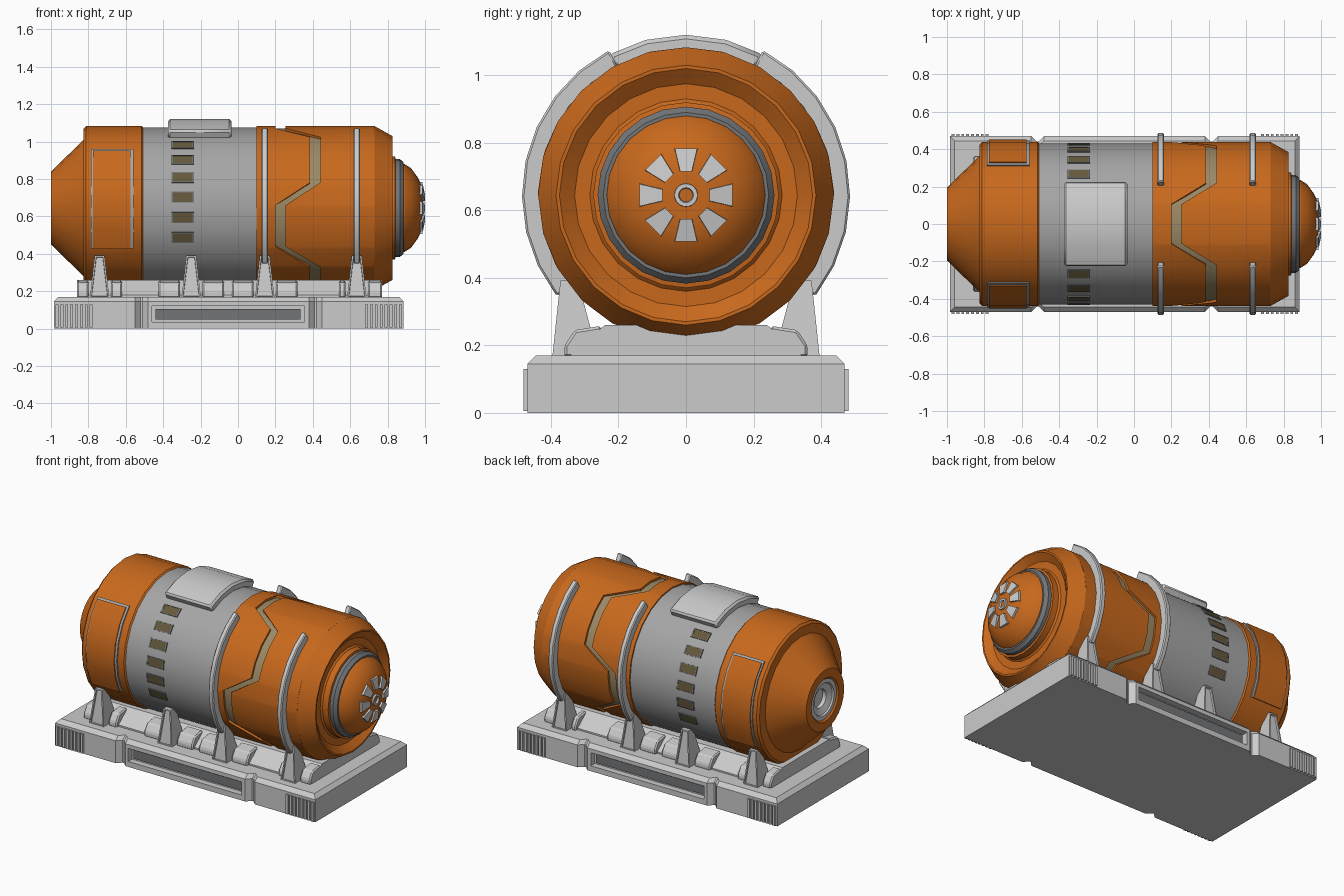
import bpy, bmesh
from math import sin, cos, radians, pi

if "Cube" in bpy.data.objects:
    bpy.data.objects.remove(bpy.data.objects["Cube"])

AXIS = 0.645
N = 24
STEP = 360 / N


def material(name, rgb):
    m = bpy.data.materials.new(name)
    m.diffuse_color = (*rgb, 1)
    m.use_nodes = True
    m.node_tree.nodes["Principled BSDF"].inputs["Base Color"].default_value = m.diffuse_color
    return m


ORANGE = material("orange_paint", (0.58, 0.14, 0.012))
TAN = material("tan_strip", (0.33, 0.25, 0.13))
WINDOW = material("window_tan", (0.13, 0.10, 0.045))
DARK = material("dark_grey", (0.17, 0.18, 0.19))
STEEL = material("hull_grey", (0.38, 0.38, 0.38))


def build(name, verts, faces, mat=None, bevel=0):
    me = bpy.data.meshes.new(name)
    me.from_pydata(verts, [], faces)
    bm = bmesh.new()
    bm.from_mesh(me)
    bmesh.ops.recalc_face_normals(bm, faces=bm.faces[:])
    bm.to_mesh(me)
    bm.free()
    ob = bpy.data.objects.new(name, me)
    bpy.context.collection.objects.link(ob)
    if mat:
        me.materials.append(mat)
    if bevel:
        b = ob.modifiers.new("bevel", "BEVEL")
        b.width, b.segments, b.limit_method = bevel, 1, "ANGLE"
    return ob


def smooth(ob):
    bpy.ops.object.select_all(action="DESELECT")
    ob.select_set(True)
    bpy.context.view_layer.objects.active = ob
    bpy.ops.object.shade_smooth_by_angle(angle=radians(25))
    return ob


def polar(x, r, deg):
    # angle measured from the top towards the front
    a = radians(deg)
    return (x, -r * sin(a), AXIS + r * cos(a))


def lathe(name, prof, mat=None):
    """Revolve (x, r) points around the tank axis; ends are capped."""
    k = len(prof)
    v = [polar(x, r, i * STEP) for i in range(N) for x, r in prof]
    f = [(i * k + j, i * k + j + 1, (i + 1) % N * k + j + 1, (i + 1) % N * k + j)
         for i in range(N) for j in range(k - 1)]
    f += [[i * k for i in range(N)], [i * k + k - 1 for i in range(N)]]
    return smooth(build(name, v, f, mat))


def shell(name, angles, x0, x1, r0, r1, mat=None, closed=False, bevel=0):
    """Curved slab along the given angles; x0 and x1 are functions of angle."""
    v, n = [], len(angles)
    for a in angles:
        v += [polar(x0(a), r0, a), polar(x1(a), r0, a), polar(x1(a), r1, a), polar(x0(a), r1, a)]
    f = [(i * 4 + j, i * 4 + (j + 1) % 4, (i + 1) % n * 4 + (j + 1) % 4, (i + 1) % n * 4 + j)
         for i in range(n if closed else n - 1) for j in range(4)]
    if not closed:
        f += [(0, 1, 2, 3), tuple(range(4 * n - 4, 4 * n))]
    return smooth(build(name, v, f, mat, bevel))


def arc(name, a0, a1, n, x0, x1, r0, r1, mat=None, bevel=0):
    angles = [a0 + (a1 - a0) * i / n for i in range(n + 1)]
    return shell(name, angles, lambda a: x0, lambda a: x1, r0, r1, mat, bevel=bevel)


def prism(name, yz, x0, x1, mat=None, bevel=0):
    n = len(yz)
    v = [(x, y, z) for x in (x0, x1) for y, z in yz]
    f = [tuple(range(n)), tuple(range(n, 2 * n))]
    f += [(i, (i + 1) % n, (i + 1) % n + n, i + n) for i in range(n)]
    return build(name, v, f, mat, bevel)


def box(name, x0, x1, y0, y1, z0, z1, mat=None, bevel=0):
    return prism(name, [(y0, z0), (y1, z0), (y1, z1), (y0, z1)], x0, x1, mat, bevel)


# Base slab: notched outline lofted with a chamfered top
X0, X1, Y = -0.985, 0.885, 0.47
side = [(X0, Y), (-0.55, Y), (-0.52, Y - .03), (-0.51, Y - .03), (-0.48, Y),
        (0.38, Y), (0.41, Y - .03), (0.42, Y - .03), (0.45, Y), (X1, Y)]
outline = side + [(x, -y) for x, y in reversed(side)]
n = len(outline)
verts = [(x, y, z) for z in (0, 0.145) for x, y in outline]
verts += [(min(max(x, X0 + .025), X1 - .025), y - (.025 if y > 0 else -.025), 0.17) for x, y in outline]
faces = [tuple(range(n)), tuple(range(2 * n, 3 * n))]
faces += [(k * n + i, k * n + (i + 1) % n, (k + 1) * n + (i + 1) % n, (k + 1) * n + i)
          for k in (0, 1) for i in range(n)]
base = build("base_slab", verts, faces)
for s in (-1, 1):
    # long side slot with an inner rail
    cut = box("slot_cutter", -0.46, 0.355, s * 0.43, s * 0.52, 0.035, 0.12)
    cut.hide_render = True
    cut.hide_set(True)
    m = base.modifiers.new("slot", "BOOLEAN")
    m.object, m.operation, m.solver = cut, "DIFFERENCE", "EXACT"
    box("slot_rail", -0.44, 0.335, s * 0.42, s * 0.445, 0.05, 0.105, DARK)
    # corner ribs
    for start in (-0.975, 0.68):
        for i in range(8):
            box("corner_rib", start + i * .026, start + i * .026 + .015, s * 0.46, s * 0.482, 0.005, 0.13)

# Plinth under the tank
prism("plinth", [(-.34, .165), (-.34, .18), (-.24, .26), (.24, .26), (.34, .18), (.34, .165)], -0.86, 0.77)

# Tank: tail cone, grey middle and nose end
lathe("tail_cone", [(-0.93, .13), (-0.99, .13), (-1, .14), (-1, .195), (-.825, .365), (-.825, .425),
                    (-.812, .438), (-.515, .438), (-.505, .428)], ORANGE)
lathe("tail_port", [(-0.94, .06), (-0.965, .06), (-0.98, .1), (-0.99, .105), (-0.99, .132), (-.93, .132)])
lathe("tank_middle", [(-.52, .43), (.11, .43)], STEEL)
lathe("strip_core", [(.1, .425), (.74, .425)], TAN)
lathe("nose_end", [(.72, .438), (.73, .438), (.825, .385), (.825, .375), (.79, .33), (.79, .285), (.8, .275),
                   (.84, .275), (.845, .25)], ORANGE)
lathe("nose_collar", [(.82, .262), (.865, .262), (.885, .245), (.885, .22)], DARK)
lathe("nose_dome", [(.87, .235), (.89, .235), (.925, .213), (.96, .165), (.982, .12), (.987, .06),
                    (.987, .03)], ORANGE)
lathe("nose_hub", [(.97, .036), (.998, .034), (.998, .022), (.98, .018)])

# Fan of eight vents on the dome
for i in range(8):
    v = []
    for x_in, x_out, grow in ((.95, .95, .004), (1.0, .986, 0)):
        for r, w, x in ((.07, .017, x_in), (.138, .033, x_out)):
            for sgn in (-1, 1):
                a, t = i * pi / 4, sgn * (w + grow)
                v.append((x, r * cos(a) - t * sin(a), AXIS + r * sin(a) + t * cos(a)))
    build("nose_vent", v, [(0, 1, 3, 2), (4, 5, 7, 6), (0, 1, 5, 4), (2, 3, 7, 6), (0, 2, 6, 4), (1, 3, 7, 5)])

# Orange shells either side of the zigzag strip
ZIG = [(0, .2), (14, .2), (30, .385), (72, .385), (88, .2), (118, .2), (136, .385), (180, .385)]


def zig(a):
    a = abs(a)
    for (a0, v0), (a1, v1) in zip(ZIG, ZIG[1:]):
        if a <= a1:
            return v0 + (v1 - v0) * (a - a0) / (a1 - a0)
    return ZIG[-1][1]


half = sorted({a for a, _ in ZIG} | {i * STEP for i in range(N // 2 + 1)})
angles = [-a for a in reversed(half[1:-1])] + half
shell("shell_inner", angles, lambda a: .1, zig, .405, .438, ORANGE, True)
shell("shell_outer", angles, lambda a: zig(a) + .055, lambda a: .73, .405, .438, ORANGE, True)

# Curved hatch on top
arc("top_hatch", -29, 29, 4, -.375, -.035, .42, .475, bevel=.012)

for s in (-1, 1):
    # side door: frame and raised panel
    arc("door_frame", s * 45, s * 119, 5, -.785, -.56, .42, .446, STEEL)
    arc("door_panel", s * 47, s * 119, 5, -.775, -.575, .42, .452, ORANGE)
    # row of windows
    for i in range(6):
        a = 38.5 + 14.6 * i
        for d in (-3.9, 3.3):
            arc("window_frame", s * (a + d), s * (a + d + .6), 1, -.355, -.235, .42, .434, DARK)
        for x in (-.355, -.243):
            arc("window_frame", s * (a - 3.3), s * (a + 3.3), 1, x, x + .008, .42, .434, DARK)
        arc("window", s * (a - 3.3), s * (a + 3.3), 1, -.347, -.243, .41, .4325, WINDOW)
    # bands hugging the tank
    for x in (.143, .635):
        arc("band", s * 28, s * 128, 8, x - .017, x + .017, .43, .486, bevel=.006)
    # support brackets with wedge blocks beside them
    for x, left, right in ((-.74, .12, .12), (-.25, .175, .175), (.143, .175, .175), (.635, .095, .135)):
        v = [(x + q * w, s * y, z) for w, yo, yi, z in ((.052, .396, .26, .165), (.026, .372, .32, .392))
             for q, y in ((-1, yo), (1, yo), (1, yi), (-1, yi))]
        ob = build("bracket", v, [(0, 1, 2, 3), (4, 5, 6, 7), (0, 1, 5, 4), (1, 2, 6, 5), (2, 3, 7, 6), (3, 0, 4, 7)])
        bm = bmesh.new()
        bm.from_mesh(ob.data)
        bm.faces.ensure_lookup_table()
        outer = bm.faces[2]
        bmesh.ops.inset_region(bm, faces=[outer], thickness=.012, depth=0)
        bmesh.ops.inset_region(bm, faces=[outer], thickness=.002, depth=-.01)
        bm.to_mesh(ob.data)
        bm.free()
        wedge = [(s * y, z) for y, z in ((.36, .165), (.36, .2), (.33, .245), (.25, .258), (.25, .165))]
        prism("wedge_block", wedge, x - left, x - .06, bevel=.008)
        prism("wedge_block", wedge, x + .06, x + right, bevel=.008)
